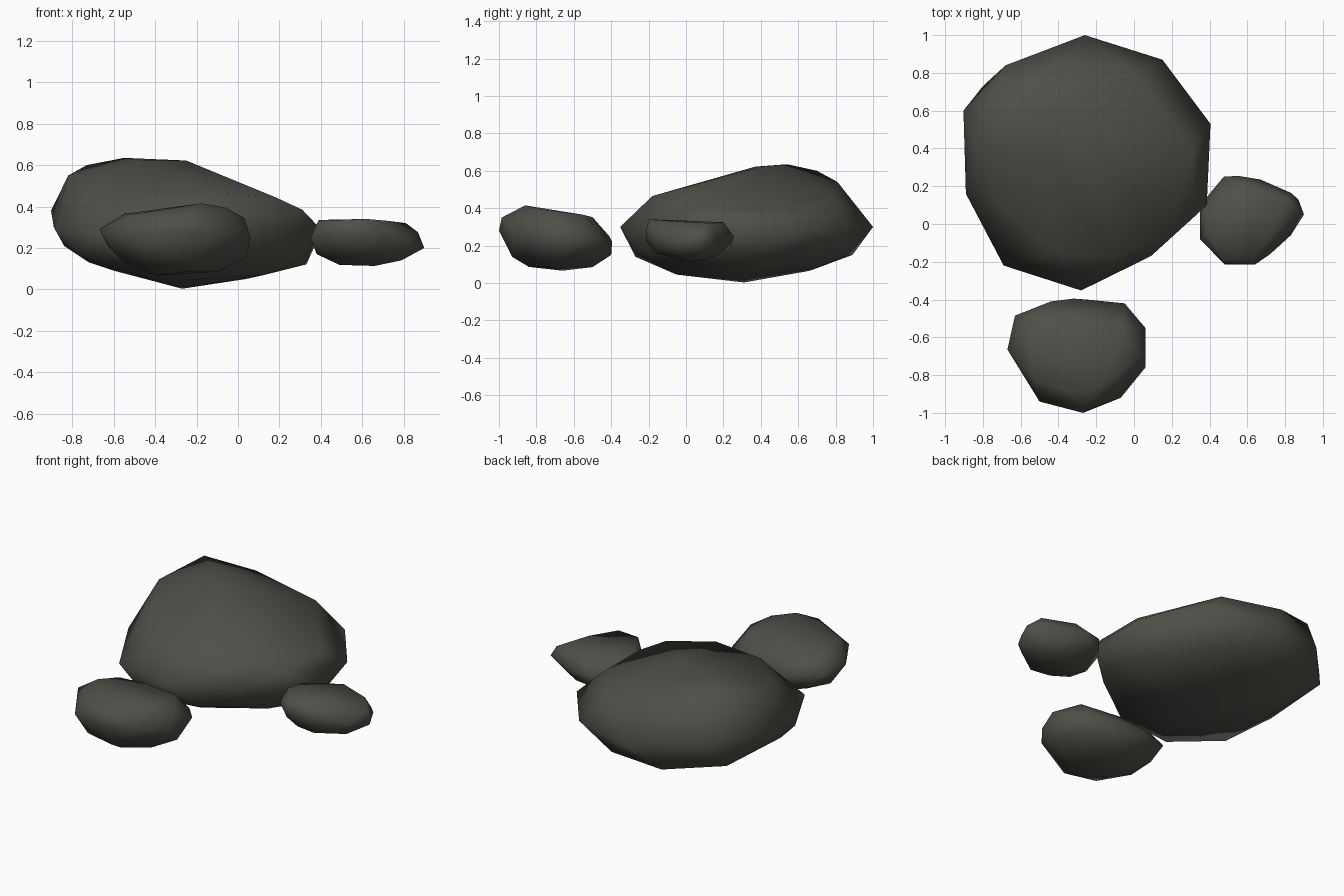
import bpy, bmesh

# One dark grey stone colour
stone = bpy.data.materials.new("dark_stone")
stone.diffuse_color = (0.078, 0.079, 0.067, 1)


def rock(name, rim, crown, belly):
    """Boulder: hull around a widest rim, an upper crown and a lower belly."""
    bm = bmesh.new()
    for p in rim + crown + belly:
        bm.verts.new(p)
    bmesh.ops.convex_hull(bm, input=bm.verts[:])
    loose = [v for v in bm.verts if not v.link_faces]
    bmesh.ops.delete(bm, geom=loose, context='VERTS')
    bmesh.ops.recalc_face_normals(bm, faces=bm.faces[:])
    for f in bm.faces:
        f.smooth = True
    me = bpy.data.meshes.new(name)
    bm.to_mesh(me)
    bm.free()
    me.materials.append(stone)
    ob = bpy.data.objects.new(name, me)
    bpy.context.collection.objects.link(ob)
    return ob


# Large boulder, sloping down to the front and right
rock("large_boulder",
     rim=[(-.26, 1, .30), (.15, .87, .295), (.405, .53, .285), (.385, .10, .30),
          (.09, -.17, .29), (-.28, -.352, .30), (-.69, -.22, .27),
          (-.89, .16, .30), (-.903, .60, .38), (-.68, .84, .36)],
     crown=[(-.55, .54, .635), (-.25, .40, .622), (-.45, .37, .622),
            (-.73, .70, .60), (-.44, .81, .54), (-.82, .37, .55),
            (-.72, .12, .50), (-.42, -.15, .46), (-.09, -.18, .465),
            (.18, -.06, .445), (.31, .03, .385), (.31, .40, .385),
            (0, .79, .473)],
     belly=[(-.27, .31, .003), (.04, .33, .05), (.33, .36, .12),
            (.13, .12, .07), (.31, .14, .14), (-.06, .84, .14),
            (-.60, .32, .09), (-.72, .35, .13), (-.84, .24, .21),
            (-.27, .66, .065), (-.45, .89, .15), (-.80, .73, .205),
            (-.23, -.05, .045), (-.47, -.27, .14), (-.11, -.25, .16),
            (-.74, -.05, .15)])

# Medium stone in front
rock("front_stone",
     rim=[(-.63, -.485, .27), (-.44, -.41, .25), (-.32, -.395, .22),
          (-.05, -.42, .23), (.06, -.55, .25), (.06, -.76, .25),
          (-.07, -.92, .27), (-.27, -1, .28), (-.50, -.94, .27),
          (-.67, -.665, .29)],
     crown=[(-.55, -.635, .365), (-.53, -.82, .36), (-.35, -.88, .385),
            (-.25, -.985, .35), (-.18, -.86, .415), (-.06, -.78, .395),
            (.03, -.70, .345), (-.06, -.55, .365), (-.31, -.50, .352),
            (-.50, -.49, .335)],
     belly=[(.04, -.675, .15), (-.10, -.735, .085), (-.40, -.66, .066),
            (-.24, -.84, .086), (-.25, -.93, .14), (-.55, -.68, .13),
            (-.63, -.60, .21), (-.45, -.88, .14), (-.30, -.50, .085),
            (-.25, -.40, .15), (-.50, -.48, .16), (-.03, -.50, .15)])

# Small stone on the right
rock("right_stone",
     rim=[(.475, .25, .25), (.55, .255, .25), (.67, .235, .24),
          (.83, .165, .25), (.87, .13, .24), (.90, .05, .20),
          (.83, -.06, .22), (.72, -.16, .25), (.64, -.215, .27),
          (.48, -.215, .27), (.35, -.08, .25), (.35, .10, .25)],
     crown=[(.39, -.05, .335), (.48, -.20, .335), (.62, -.20, .34),
            (.40, .06, .325), (.48, .13, .322), (.61, .20, .325),
            (.81, .13, .32), (.73, -.06, .33), (.87, .07, .275)],
     belly=[(.49, .0, .118), (.66, .02, .113), (.79, -.03, .14),
            (.41, -.09, .17), (.38, .02, .17), (.52, .16, .13),
            (.68, .15, .14), (.52, .235, .18), (.52, -.14, .16),
            (.65, -.16, .16), (.56, -.21, .22)])
